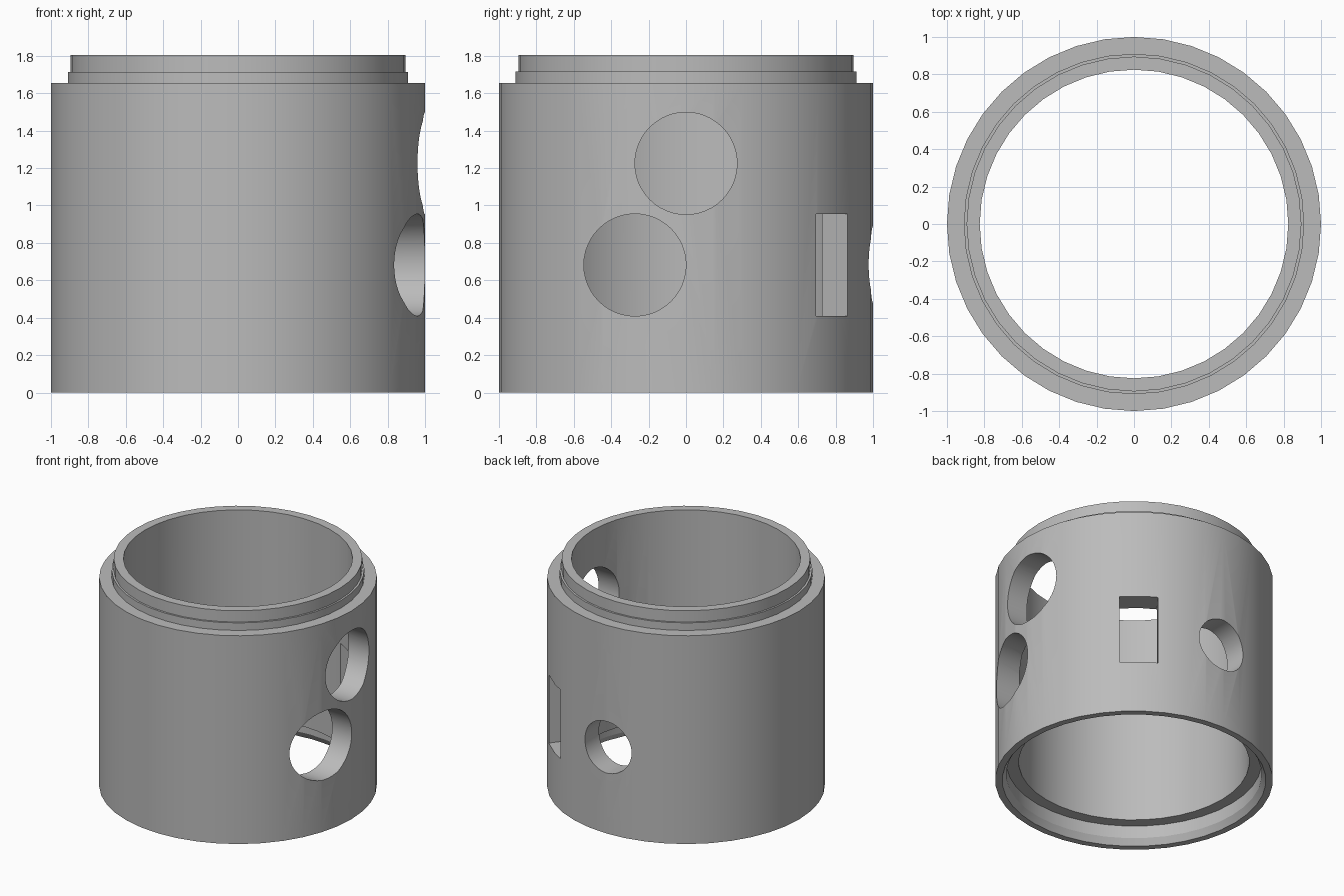
import bpy, bmesh, math
from mathutils import Matrix, Vector

if "Cube" in bpy.data.objects:
    bpy.data.objects.remove(bpy.data.objects["Cube"])

SEGMENTS = 40

grey = bpy.data.materials.new("plain_grey")
grey.diffuse_color = (0.5, 0.5, 0.5, 1)
grey.use_nodes = True
grey.node_tree.nodes["Principled BSDF"].inputs["Base Color"].default_value = grey.diffuse_color


def make_object(name, bm):
    bmesh.ops.recalc_face_normals(bm, faces=bm.faces)
    mesh = bpy.data.meshes.new(name)
    bm.to_mesh(mesh)
    bm.free()
    mesh.materials.append(grey)
    obj = bpy.data.objects.new(name, mesh)
    bpy.context.collection.objects.link(obj)
    return obj


def lathe(name, profile):
    """Revolve a closed (radius, height) outline around z."""
    bm = bmesh.new()
    rings = []
    for i in range(SEGMENTS):
        a = 2 * math.pi * i / SEGMENTS
        rings.append([bm.verts.new((r * math.cos(a), r * math.sin(a), z)) for r, z in profile])
    n = len(profile)
    for i in range(SEGMENTS):
        p, q = rings[i], rings[(i + 1) % SEGMENTS]
        for j in range(n):
            k = (j + 1) % n
            bm.faces.new((p[j], q[j], q[k], p[k]))
    return make_object(name, bm)


def round_cutter(name, radius, centre, direction):
    bm = bmesh.new()
    turn = Vector((0, 0, 1)).rotation_difference(Vector(direction)).to_matrix().to_4x4()
    bmesh.ops.create_cone(bm, cap_ends=True, segments=48, radius1=radius, radius2=radius,
                          depth=0.8, matrix=Matrix.Translation(centre) @ turn)
    return make_object(name, bm)


def slot_cutter(name, angle, width, z0, z1):
    bm = bmesh.new()
    place = (Matrix.Rotation(angle, 4, 'Z') @ Matrix.Translation((0.9, 0, (z0 + z1) / 2))
             @ Matrix.Diagonal((0.6, width, z1 - z0, 1)))
    bmesh.ops.create_cube(bm, size=1, matrix=place)
    return make_object(name, bm)


# Tube wall with stepped spigot on top and matching socket underneath
sleeve = lathe("sleeve", [
    (0.95, 0), (1.0, 0), (1.0, 1.655), (0.91, 1.655), (0.91, 1.715),
    (0.895, 1.715), (0.895, 1.805), (0.825, 1.805),
    (0.83, 0.15), (0.92, 0.15), (0.92, 0.05),
])

# Two large holes on the right, one small at the back, one radial slot between
cutters = [
    round_cutter("upper_side_hole", 0.273, (0.9, 0, 1.225), (1, 0, 0)),
    round_cutter("lower_side_hole", 0.273, (0.9, -0.273, 0.682), (1, 0, 0)),
    round_cutter("back_hole", 0.205, (0, 0.9, 0.685), (0, 1, 0)),
    slot_cutter("slot", math.radians(52), 0.275, 0.41, 0.955),
]
for cutter in cutters:
    cutter.hide_render = True
    mod = sleeve.modifiers.new(cutter.name, 'BOOLEAN')
    mod.operation = 'DIFFERENCE'
    mod.solver = 'EXACT'
    mod.object = cutter

# Bake the cuts, then remove the cutters
bpy.context.view_layer.update()
cut_mesh = bpy.data.meshes.new_from_object(
    sleeve.evaluated_get(bpy.context.evaluated_depsgraph_get()))
sleeve.modifiers.clear()
sleeve.data = cut_mesh
for cutter in cutters:
    bpy.data.objects.remove(cutter)

# Smooth walls, crisp edges
bpy.ops.object.select_all(action='DESELECT')
sleeve.select_set(True)
bpy.context.view_layer.objects.active = sleeve
bpy.ops.object.shade_smooth_by_angle(angle=math.radians(30))
